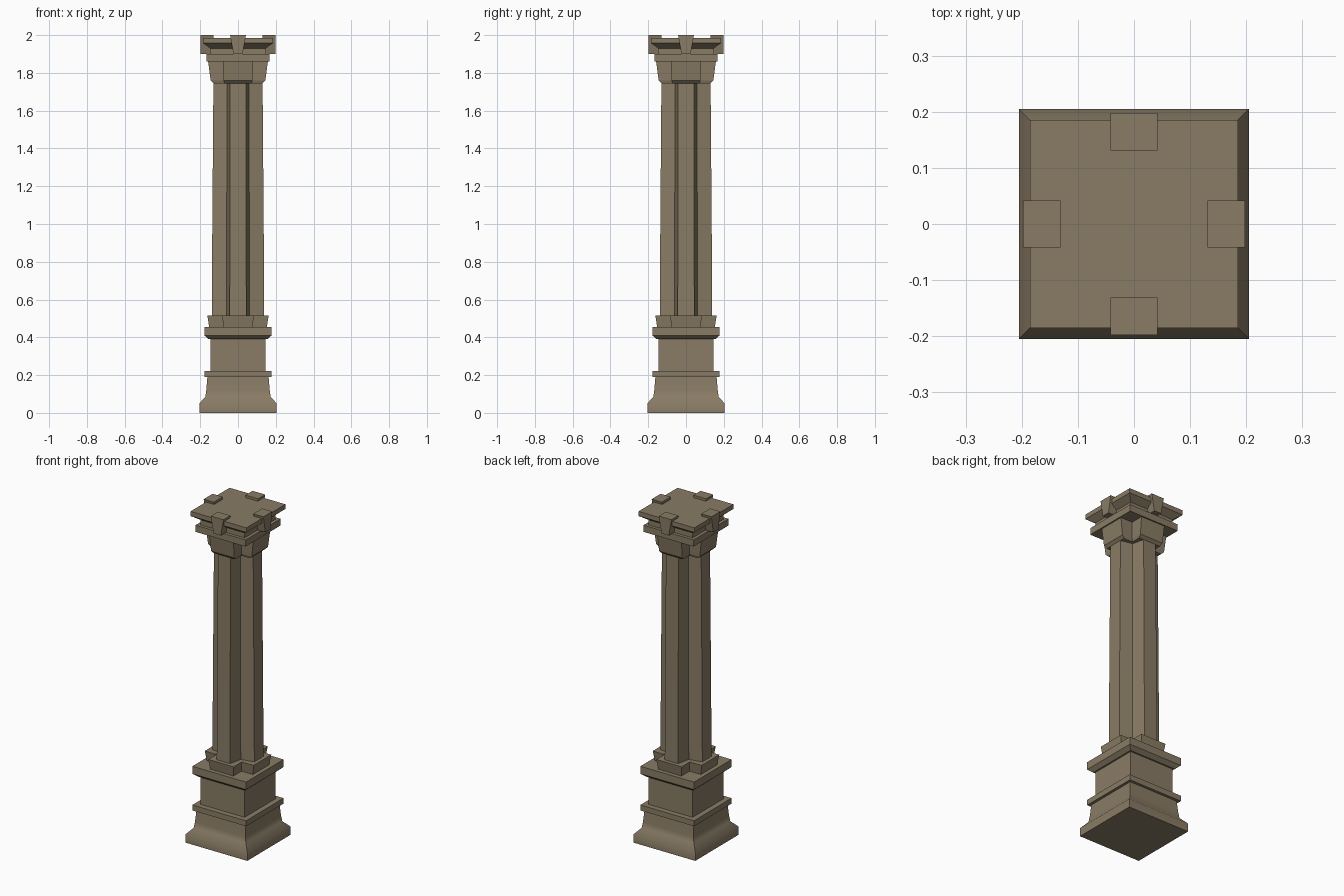
import bpy, bmesh, math
from mathutils import Matrix, Vector

if "Cube" in bpy.data.objects:
    bpy.data.objects.remove(bpy.data.objects["Cube"])

stone = bpy.data.materials.new("warm grey stone")
stone.diffuse_color = (0.25, 0.20, 0.13, 1)
stone.use_nodes = True
stone.node_tree.nodes["Principled BSDF"].inputs["Base Color"].default_value = stone.diffuse_color


def loft(name, rings, smooth=0):
    """Skin a stack of (outline, z) rings and cap both ends."""
    bm = bmesh.new()
    loops = [[bm.verts.new((x, y, z)) for x, y in pts] for pts, z in rings]
    n = len(loops[0])
    for a, b in zip(loops, loops[1:]):
        for i in range(n):
            j = (i + 1) % n
            bm.faces.new((a[i], a[j], b[j], b[i]))
    bm.faces.new(loops[0][::-1])
    bm.faces.new(loops[-1])
    bmesh.ops.recalc_face_normals(bm, faces=bm.faces[:])
    me = bpy.data.meshes.new(name)
    bm.to_mesh(me)
    bm.free()
    me.materials.append(stone)
    ob = bpy.data.objects.new(name, me)
    bpy.context.collection.objects.link(ob)
    if smooth:
        bpy.ops.object.select_all(action='DESELECT')
        ob.select_set(True)
        bpy.context.view_layer.objects.active = ob
        bpy.ops.object.shade_smooth_by_angle(angle=math.radians(smooth))
    return ob


def square(h):
    return [(-h, -h), (h, -h), (h, h), (-h, h)]


def cross(reach, tip, inner):
    """Four-armed outline: arm reach, half width at the tip, half width at the root."""
    pts = []
    for k in range(4):
        r = Matrix.Rotation(k * math.pi / 2, 2)
        for p in ((-tip, -reach), (tip, -reach), (inner, -inner)):
            pts.append(tuple(r @ Vector(p)))
    return pts


# square mouldings: (half width, z)
loft("flared_base", [(square(h), z) for h, z in (
    (0.205, 0), (0.205, 0.05), (0.173, 0.085), (0.168, 0.12), (0.162, 0.19))], 60)
for name, prof in {
    "lower_band": ((0.178, 0.19), (0.178, 0.223)),
    "pedestal_block": ((0.146, 0.22), (0.146, 0.40)),
    "pedestal_cap": ((0.155, 0.39), (0.178, 0.41), (0.178, 0.455)),
    "capital_plate": ((0.166, 1.86), (0.166, 1.90)),
    "abacus": ((0.147, 1.895), (0.147, 1.93), (0.185, 1.957), (0.185, 1.985)),
}.items():
    loft(name, [(square(h), z) for h, z in prof])

# cross-shaped collar, fluted shaft and capital
loft("shaft_collar", [(cross(0.152, 0.076, 0.076), 0.45),
                      (cross(0.162, 0.084, 0.084), 0.515)])
loft("shaft", [(cross(0.139, 0.044, 0.061), 0.51),
               (cross(0.136, 0.043, 0.06), 1.0),
               (cross(0.130, 0.042, 0.058), 1.76)])
loft("capital", [(cross(0.130, 0.072, 0.072), 1.745),
                 (cross(0.145, 0.077, 0.077), 1.76),
                 (cross(0.158, 0.08, 0.08), 1.86)])


# tapered keystones on the four sides of the abacus
def slab(w):
    return [(-w, -0.198), (w, -0.198), (w, -0.131), (-w, -0.131)]


for k, side in enumerate(("front", "right", "back", "left")):
    ob = loft("keystone_" + side, [(slab(0.024), 1.90), (slab(0.042), 2.0)])
    ob.rotation_euler.z = k * math.pi / 2
